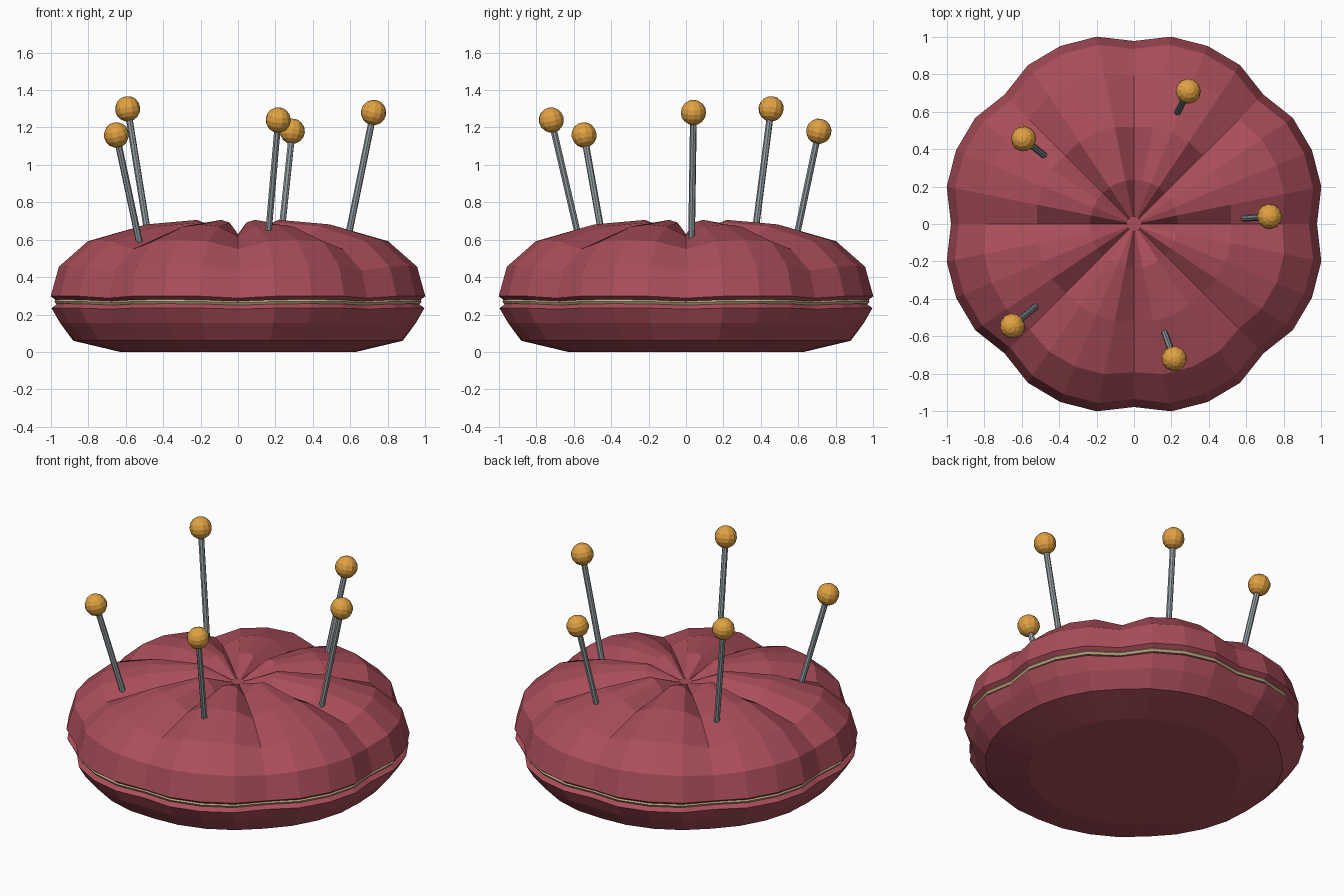
import bpy, bmesh
from math import sin, cos, pi
from mathutils import Vector

if "Cube" in bpy.data.objects:
    bpy.data.objects.remove(bpy.data.objects["Cube"])

SEGS, LOBES = 32, 8


def material(name, rgb):
    m = bpy.data.materials.new(name)
    m.diffuse_color = (*rgb, 1)
    m.use_nodes = True
    m.node_tree.nodes["Principled BSDF"].inputs["Base Color"].default_value = m.diffuse_color
    return m


RED = material("red_cloth", (0.40, 0.075, 0.10))
TAN = material("tan_cord", (0.55, 0.42, 0.24))
STEEL = material("steel", (0.30, 0.34, 0.36))
AMBER = material("amber", (0.75, 0.36, 0.055))


def finish(bm, name, mat):
    bmesh.ops.recalc_face_normals(bm, faces=bm.faces)
    me = bpy.data.meshes.new(name)
    bm.to_mesh(me)
    bm.free()
    me.materials.append(mat)
    ob = bpy.data.objects.new(name, me)
    bpy.context.collection.objects.link(ob)


def lobed_ring(bm, r, z, pinch, drop):
    """Ring with eight puffs; creases move in by pinch and down by drop."""
    ring = []
    for i in range(SEGS):
        a = 2 * pi * i / SEGS
        crease = 1 - abs(sin(a * LOBES / 2)) ** 0.55
        rr = r * (1 - pinch * crease)
        ring.append(bm.verts.new((rr * cos(a), rr * sin(a), z - drop * crease)))
    return ring


def lobed_solid(name, mat, profile, closed=False):
    bm = bmesh.new()
    rings = [lobed_ring(bm, *p) for p in profile]
    pairs = list(zip(rings, rings[1:]))
    if closed:
        pairs.append((rings[-1], rings[0]))
    for lo, hi in pairs:
        for i in range(SEGS):
            j = (i + 1) % SEGS
            bm.faces.new((lo[i], lo[j], hi[j], hi[i]))
    if not closed:
        bm.faces.new(rings[0])
        bm.faces.new(rings[-1])
    finish(bm, name, mat)


# Stuffed cushion: radius, height, crease pinch, crease drop
lobed_solid("cushion", RED, [
    (0.63, 0.0, 0, 0), (0.89, 0.06, 0.01, 0), (0.975, 0.155, 0.03, 0),
    (1.025, 0.235, 0.05, 0.006), (0.985, 0.265, 0.05, 0.008),
    (1.03, 0.30, 0.05, 0.012), (0.985, 0.46, 0.05, 0.025),
    (0.825, 0.60, 0.04, 0.05), (0.53, 0.682, 0.02, 0.065),
    (0.235, 0.706, 0, 0.076), (0.04, 0.625, 0, 0.005)])

# Cord around the seam
lobed_solid("seam_piping", TAN, [
    (0.993 + 0.017 * cos(k * pi / 3), 0.271 + 0.015 * sin(k * pi / 3), 0.05, 0.008)
    for k in range(6)], closed=True)


# Pins: head centre and the point where the shaft enters the cloth
def pin(n, head, entry):
    head, entry = Vector(head), Vector(entry)
    axis = (head - entry).normalized()
    tip = entry - axis * 0.06
    rot = axis.to_track_quat('Z', 'Y').to_matrix().to_4x4()
    bm = bmesh.new()
    bmesh.ops.create_cone(bm, cap_ends=True, segments=8, radius1=0.018,
                          radius2=0.018, depth=(head - tip).length)
    rot.translation = (head + tip) / 2
    bm.transform(rot)
    finish(bm, f"pin_shaft_{n}", STEEL)
    bm = bmesh.new()
    bmesh.ops.create_uvsphere(bm, u_segments=12, v_segments=8, radius=0.068)
    bm.transform(rot)
    bmesh.ops.translate(bm, verts=bm.verts, vec=head - rot.translation)
    finish(bm, f"pin_head_{n}", AMBER)


PINS = [((0.29, 0.71, 1.18), (0.235, 0.60, 0.66)),
        ((-0.59, 0.455, 1.30), (-0.49, 0.375, 0.68)),
        ((0.725, 0.04, 1.28), (0.59, 0.03, 0.62)),
        ((-0.65, -0.545, 1.16), (-0.53, -0.445, 0.60)),
        ((0.215, -0.72, 1.24), (0.165, -0.585, 0.66))]
for n, (head, entry) in enumerate(PINS, 1):
    pin(n, head, entry)
